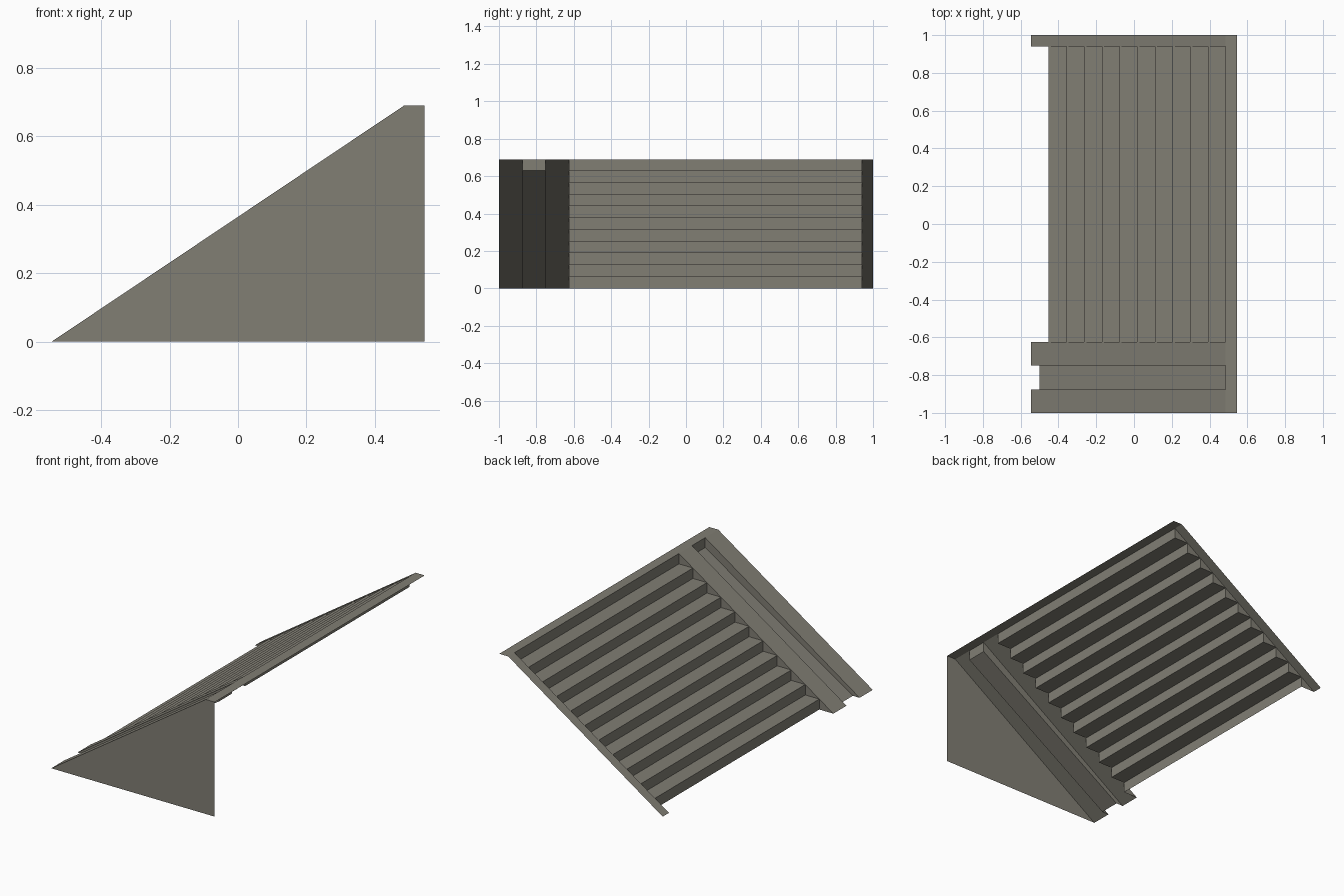
import bpy

default = bpy.data.objects.get("Cube")
if default:
    bpy.data.objects.remove(default, do_unlink=True)

STEPS = 11
FOOT, CREST, BACK, HEIGHT = -0.545, 0.485, 0.545, 0.69
RUN, RISE = (CREST - FOOT) / STEPS, HEIGHT / STEPS

stone = bpy.data.materials.new("warm grey stone")
stone.use_nodes = True
stone.diffuse_color = (0.22, 0.21, 0.175, 1)
stone.node_tree.nodes["Principled BSDF"].inputs["Base Color"].default_value = stone.diffuse_color


def build(name, verts, faces):
    mesh = bpy.data.meshes.new(name)
    mesh.from_pydata(verts, [], faces)
    mesh.materials.append(stone)
    obj = bpy.data.objects.new(name, mesh)
    bpy.context.collection.objects.link(obj)
    return obj


def sheet(name, profile, y0, y1):
    """Sweep an open (x, z) profile across y as an upward-facing sheet."""
    n = len(profile)
    verts = [(x, y, z) for y in (y0, y1) for x, z in profile]
    return build(name, verts, [(i, i + 1, n + i + 1, n + i) for i in range(n - 1)])


def panels(name, outlines, y, faces_back):
    """Upright panels at one y, each outline running counter-clockwise from the front."""
    verts, faces = [], []
    for outline in outlines:
        face = list(range(len(verts), len(verts) + len(outline)))
        faces.append(face[::-1] if faces_back else face)
        verts += [(x, y, z) for x, z in outline]
    return build(name, verts, faces)


# Points where the step noses meet the slope
nose = [(FOOT + RUN * i, RISE * i) for i in range(STEPS + 1)]
slope = [(FOOT, 0), (CREST, HEIGHT)]

# Sloping borders and the landing along the top
sheet("front_border", slope, -1, -0.875)
sheet("inner_border", slope, -0.75, -0.625)
sheet("rear_border", slope, 0.94, 1)
sheet("top_landing", [(CREST, HEIGHT), (BACK, HEIGHT)], -1, 1)

# Solid side wall at the front
panels("front_wall", [[(FOOT, 0), (BACK, 0), (BACK, HEIGHT), (CREST, HEIGHT)]], -1, False)

# Flight of steps set under the slope line
flight = [(nose[1][0], 0)]
for (x0, z0), (x1, z1) in zip(nose[1:], nose[2:]):
    flight += [(x0, z0), (x1, z0)]
flight.append(nose[-1])
sheet("steps", flight, -0.625, 0.94)

# Triangular cheeks between the steps and the borders
cheeks = [[a, (b[0], a[1]), b] for a, b in zip(nose, nose[1:])]
panels("step_cheeks_front", cheeks, -0.625, True)
panels("step_cheeks_rear", cheeks, 0.94, False)

# Shallow channel running down the slope
channel = [(-0.5, 0), (CREST, 0.63), (CREST, HEIGHT)]
sheet("channel_floor", channel, -0.875, -0.75)
side = [[(FOOT, 0)] + channel]
panels("channel_side_front", side, -0.875, True)
panels("channel_side_rear", side, -0.75, False)
